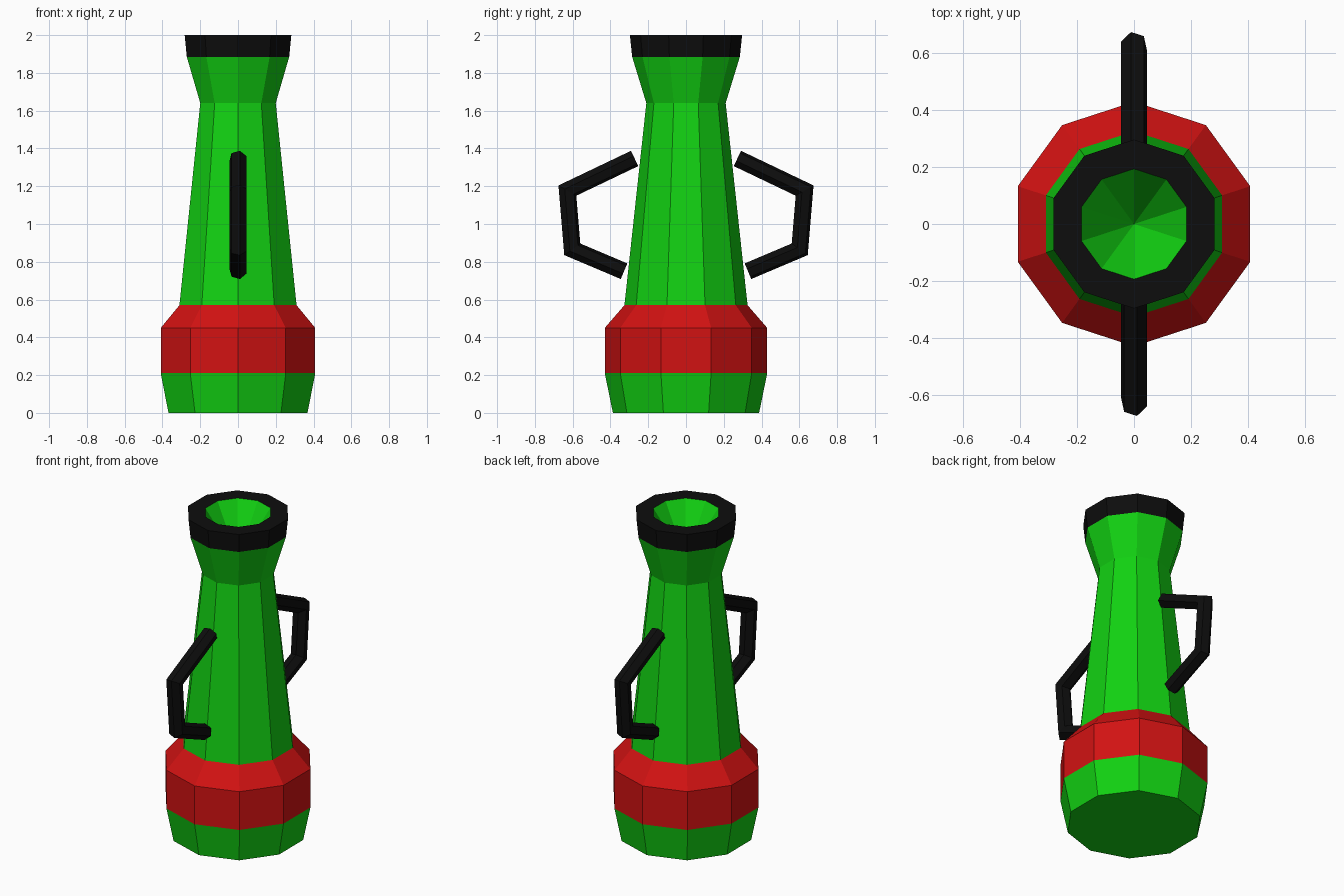
import bpy, bmesh
from math import sin, cos, radians, pi
from mathutils import Vector

cube = bpy.data.objects.get("Cube")
if cube:
    bpy.data.objects.remove(cube)


def material(name, colour):
    mat = bpy.data.materials.new(name)
    mat.use_nodes = True
    mat.diffuse_color = (*colour, 1)
    mat.node_tree.nodes["Principled BSDF"].inputs["Base Color"].default_value = (*colour, 1)
    return mat


GREEN = material("green", (0.006, 0.64, 0.006))
RED = material("red", (0.64, 0.006, 0.006))
BLACK = material("black", (0.004, 0.004, 0.004))


def finish(bm, name, mat):
    mesh = bpy.data.meshes.new(name)
    bm.to_mesh(mesh)
    bm.free()
    mesh.materials.append(mat)
    obj = bpy.data.objects.new(name, mesh)
    bpy.context.collection.objects.link(obj)
    return obj


def bridge(bm, a, b):
    n = len(a)
    for i in range(n):
        j = (i + 1) % n
        bm.faces.new((a[i], a[j], b[j], b[i]))


def lathe(name, profile, mat, floor=False, tip=None):
    """Ten-sided turned part from (radius, height) pairs."""
    bm = bmesh.new()
    rings = [[bm.verts.new((r * sin(-k * pi / 5), r * cos(k * pi / 5), z))
              for k in range(10)] for r, z in profile]
    for a, b in zip(rings, rings[1:]):
        bridge(bm, a, b)
    if floor:
        bm.faces.new(rings[0][::-1])
    if tip is not None:
        centre = bm.verts.new((0, 0, tip))
        for i in range(10):
            bm.faces.new((rings[-1][i], rings[-1][(i + 1) % 10], centre))
    return finish(bm, name, mat)


# Turned body, bottom to top, then down into the mouth
lathe("base", [(0.387, 0), (0.43, 0.21)], GREEN, floor=True)
lathe("lower_band", [(0.43, 0.21), (0.43, 0.45), (0.326, 0.57)], RED)
lathe("body", [(0.326, 0.57), (0.21, 1.64), (0.285, 1.885)], GREEN)
lathe("rim", [(0.285, 1.885), (0.297, 2.0), (0.194, 2.0)], BLACK)
lathe("mouth", [(0.194, 2.0)], GREEN, tip=1.7)


def handle(name, turn):
    """Six-sided bar swept along a mitred path beside the body."""
    path = [Vector(p) for p in
            ((0.272, 1.347), (0.628, 1.177), (0.602, 0.866), (0.328, 0.75))]
    bm = bmesh.new()
    dirs = [(b - a).normalized() for a, b in zip(path, path[1:])]
    rings = []
    for i, p in enumerate(path):
        d0, d1 = dirs[max(i - 1, 0)], dirs[min(i, len(dirs) - 1)]
        d = (d0 + d1).normalized()
        out = Vector((-d.y, d.x)) / d.dot(d1)
        ring = []
        for k in range(6):
            angle = radians(13 + 60 * k)
            q = p + out * 0.046 * cos(angle)
            ring.append(bm.verts.new((-0.047 * sin(angle), q.x, q.y)))
        rings.append(ring)
    for a, b in zip(rings, rings[1:]):
        bridge(bm, a, b)
    bm.faces.new(rings[0])
    bm.faces.new(rings[-1])
    bmesh.ops.recalc_face_normals(bm, faces=bm.faces)
    finish(bm, name, BLACK).rotation_euler.z = turn


handle("back_handle", 0)
handle("front_handle", pi)
